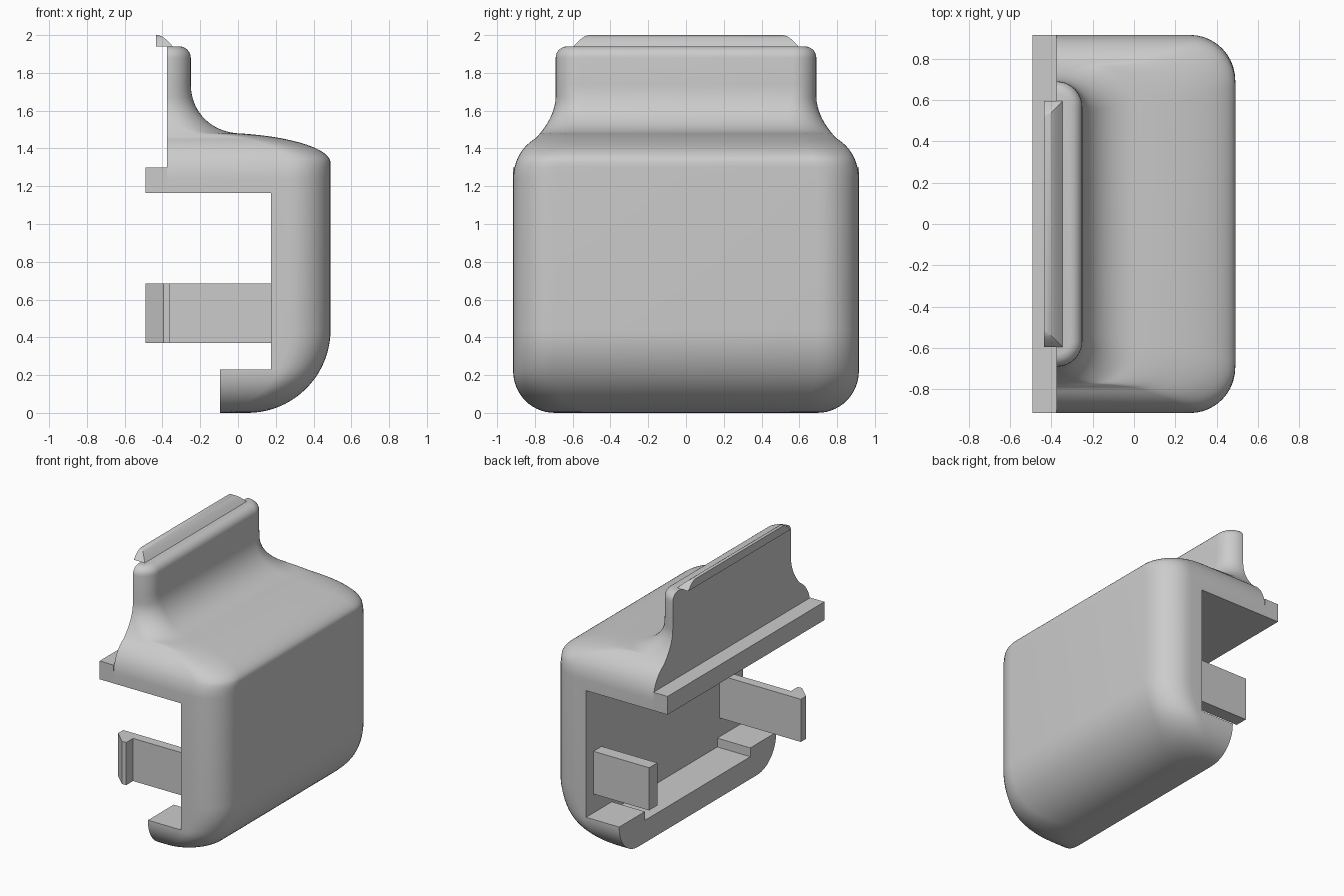
import bpy, bmesh
from math import sin, cos, pi, sqrt
from mathutils import Vector
from mathutils.geometry import interpolate_bezier

cube = bpy.data.objects.get("Cube")
if cube:
    bpy.data.objects.remove(cube, do_unlink=True)

grey = bpy.data.materials.new("light_grey_plastic")
grey.use_nodes = True
grey.diffuse_color = (0.6, 0.6, 0.6, 1)
grey.node_tree.nodes["Principled BSDF"].inputs["Base Color"].default_value = (0.6, 0.6, 0.6, 1)


def loft(name, rings):
    """Closed solid skinned through rings of equal length."""
    bm = bmesh.new()
    loops = [[bm.verts.new(p) for p in ring] for ring in rings]
    n = len(loops[0])
    for a, b in zip(loops, loops[1:]):
        for i in range(n):
            j = (i + 1) % n
            bm.faces.new((a[i], a[j], b[j], b[i]))
    bm.faces.new(loops[0][::-1])
    bm.faces.new(loops[-1])
    bmesh.ops.recalc_face_normals(bm, faces=bm.faces)
    mesh = bpy.data.meshes.new(name)
    bm.to_mesh(mesh)
    bm.free()
    obj = bpy.data.objects.new(name, mesh)
    bpy.context.collection.objects.link(obj)
    mesh.materials.append(grey)
    return obj


def prism(name, outline, z0, z1):
    return loft(name, [[(x, y, z) for x, y in outline] for z in (z0, z1)])


def box(name, x0, x1, y0, y1, z0, z1):
    return prism(name, [(x0, y0), (x1, y0), (x1, y1), (x0, y1)], z0, z1)


def activate(obj):
    bpy.ops.object.select_all(action='DESELECT')
    obj.select_set(True)
    bpy.context.view_layer.objects.active = obj


def cut(obj, cutter):
    mod = obj.modifiers.new("cut", 'BOOLEAN')
    mod.operation = 'DIFFERENCE'
    mod.solver = 'EXACT'
    mod.object = cutter
    activate(obj)
    bpy.ops.object.modifier_apply(modifier=mod.name)
    bpy.data.objects.remove(cutter, do_unlink=True)


HALF, BACK, R = 0.915, -0.49, 0.22


def half_width(z):
    """Rounded shoulders below, flared neck above."""
    if z < R:
        return HALF - R + R * sqrt(max(0, 1 - (1 - z / R) ** 2))
    if z < 1.24:
        return HALF
    if z < 1.45:
        return HALF - R + R * sqrt(1 - ((z - 1.24) / 0.24) ** 2)
    return 0.69 + 0.1 * (max(0, 1.68 - z) / 0.22) ** 2


def corner_radius(z):
    t = min(1, max(0, (z - 1.4) / 0.3))
    return R + (0.125 - R) * t


def section(z, front, inset=0):
    w, r = half_width(z) - inset, corner_radius(z) - inset
    arc = [(front - r + r * sin(a), w - r + r * cos(a))
           for a in (i * pi / 20 for i in range(11))]
    side = [(BACK, w)] + arc
    return [(x, y, z) for x, y in side] + [(x, -y, z) for x, y in reversed(side)]


def curve(*pts):
    a, b, c, d = (Vector((x, 0, z)) for x, z in pts)
    return [(p.z, p.x) for p in interpolate_bezier(a, b, c, d, 18)]


# Side profile as (height, front x): round base, sloping top, concave neck
profile = [(0.44 * (1 - cos(a)), 0.05 + 0.44 * sin(a))
           for a in (i * pi / 40 for i in range(21))]
profile += [(1.24, 0.49), (1.27, 0.49), (1.3, 0.49)]
profile += curve((0.49, 1.33), (0.47, 1.42), (0.2, 1.47), (0, 1.48))
profile += curve((0, 1.48), (-0.15, 1.49), (-0.25, 1.6), (-0.25, 1.74))[1:]
rings = [section(z, f) for z, f in profile]
# Rounded rim of the upright tab
for i in range(7):
    a = i * pi / 12
    inset = 0.06 * (1 - cos(a))
    rings.append(section(1.88 + 0.06 * sin(a), -0.25 - inset, inset))
body = loft("body_shell", rings)

# Hollow, lip end, tab back and floor recess
cut(body, box("hollow_cutter", -1, 0.175, -1, 1, 0.23, 1.165))
cut(body, box("lip_cutter", -1, -0.095, -1, 1, -1, 0.5))
cut(body, box("tab_back_cutter", -1, -0.375, -1, 1, 1.1, 2.2))
cut(body, box("recess_cutter", -1, 0.175, -0.615, 0.615, 0.165, 0.4))

# Ledge behind the tab
box("rear_ledge", BACK, -0.375, -HALF, HALF, 1.165, 1.3)

# Plain arm and hooked clip arm
box("plain_arm", -0.28, 0.18, 0.735, 0.83, 0.37, 0.685)
prism("hooked_arm", [(0.18, -0.64), (BACK, -0.64), (BACK, -0.70), (-0.395, -0.79),
                     (-0.36, -0.79), (-0.36, -0.71), (0.18, -0.71)], 0.37, 0.685)

# Curved catch along the top edge
catch = []
for i in range(9):
    t = i / 8
    x = -0.345 - 0.085 * t
    y = 0.595 - 0.085 * t
    z = 1.94 + 0.06 * sin(t * pi / 2)
    catch.append([(-0.435, -y, z), (x, -y, z), (x, y, z), (-0.435, y, z)])
loft("top_catch", catch)

for obj in list(bpy.context.collection.objects):
    if obj.type == 'MESH' and grey.name in obj.data.materials:
        activate(obj)
        bpy.ops.object.shade_smooth_by_angle(angle=pi / 6)
